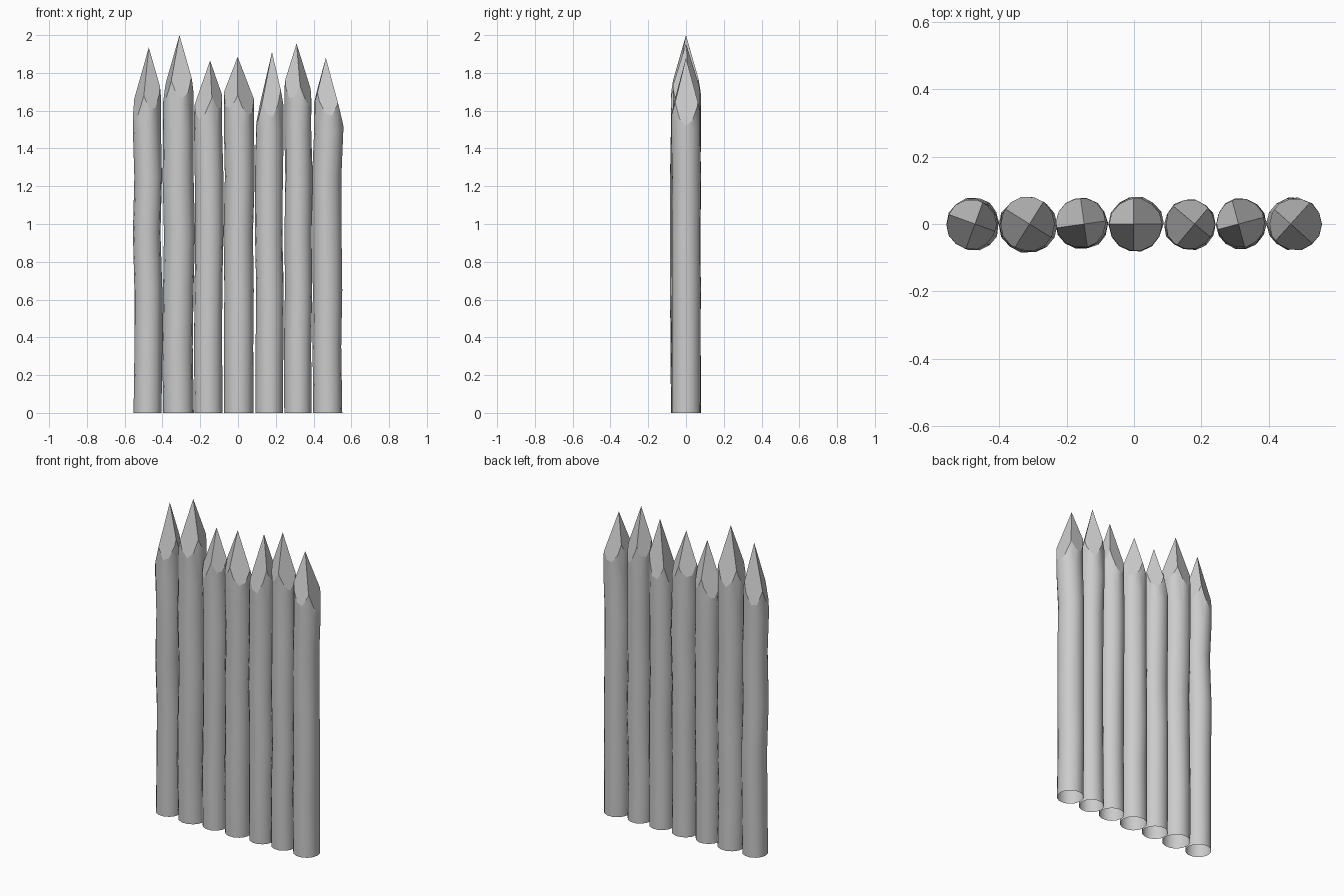
import bpy, bmesh, math, random
from mathutils import Vector

if "Cube" in bpy.data.objects:
    bpy.data.objects.remove(bpy.data.objects["Cube"])

random.seed(4)
SIDES = 14

# centre x, radius, tip x, tip z, lowest facet z, edge angle of the point
LOGS = [
    (-0.479, 0.074, -0.472, 1.935, 1.59, 70),
    (-0.315, 0.081, -0.310, 2.000, 1.66, 58),
    (-0.156, 0.074, -0.148, 1.865, 1.57, 98),
    (0.004, 0.078, -0.002, 1.885, 1.60, 90),
    (0.166, 0.073, 0.180, 1.910, 1.57, 50),
    (0.317, 0.072, 0.310, 1.955, 1.64, 105),
    (0.475, 0.077, 0.465, 1.880, 1.58, 48),
]


def stake(name, cx, r, tx, tz, low, ang):
    bm = bmesh.new()
    # slightly crooked trunk, open at the bottom
    rings = []
    for i, z in enumerate((0, 0.35, 0.65, 0.95, 1.25, 1.5, tz + 0.1)):
        j = 0 if i in (0, 6) else 0.005
        ox, oy = random.uniform(-j, j), random.uniform(-j, j)
        ring = []
        for k in range(SIDES):
            a = math.tau * k / SIDES
            rr = r + random.uniform(-j, j) * 0.4
            ring.append(bm.verts.new((cx + ox + rr * math.cos(a), oy + rr * math.sin(a), z)))
        rings.append(ring)
    for a, b in zip(rings, rings[1:]):
        for k in range(SIDES):
            n = (k + 1) % SIDES
            bm.faces.new((a[k], a[n], b[n], b[k])).smooth = True
    bm.faces.new(rings[-1])

    # four axe cuts meeting at the tip
    tip = Vector((tx, 0, tz))
    for q in range(4):
        t = math.radians(ang + 45 + 90 * q)
        no = Vector((math.cos(t) * (tz - low), math.sin(t) * (tz - low), r)).normalized()
        res = bmesh.ops.bisect_plane(bm, geom=bm.verts[:] + bm.edges[:] + bm.faces[:],
                                     dist=1e-5, plane_co=tip, plane_no=no, clear_outer=True)
        cut = [e for e in res['geom_cut'] if isinstance(e, bmesh.types.BMEdge)
               and e.is_valid and e.is_boundary]
        for f in bmesh.ops.holes_fill(bm, edges=cut, sides=0)['faces']:
            f.smooth = False
    bmesh.ops.remove_doubles(bm, verts=bm.verts[:], dist=1e-4)
    bmesh.ops.recalc_face_normals(bm, faces=bm.faces[:])
    for e in bm.edges:
        if any(not f.smooth for f in e.link_faces):
            e.smooth = False
    me = bpy.data.meshes.new(name)
    bm.to_mesh(me)
    bm.free()
    bpy.context.collection.objects.link(bpy.data.objects.new(name, me))


for i, spec in enumerate(LOGS):
    stake(f"palisade_stake_{i + 1}", *spec)
